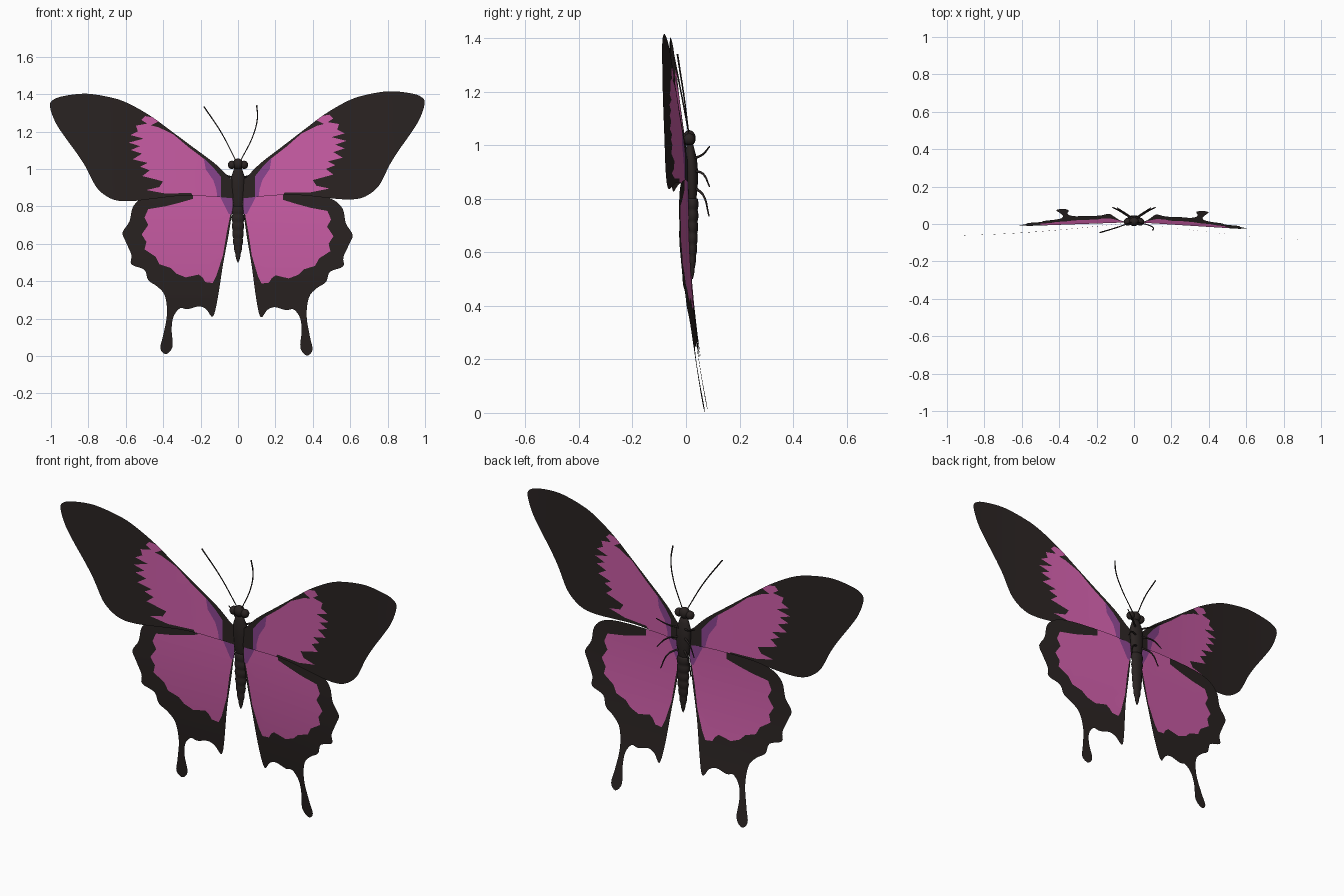
import bpy, bmesh, math
from mathutils import Vector
from mathutils.geometry import delaunay_2d_cdt

if "Cube" in bpy.data.objects:
    bpy.data.objects.remove(bpy.data.objects["Cube"], do_unlink=True)


def make_material(name, rgb):
    mat = bpy.data.materials.new(name)
    mat.use_nodes = True
    color = (*rgb, 1)
    mat.diffuse_color = color
    bsdf = next(n for n in mat.node_tree.nodes if n.type == "BSDF_PRINCIPLED")
    bsdf.inputs["Base Color"].default_value = color
    bsdf.inputs["Roughness"].default_value = 0.8
    return mat


BLACK = make_material("brown black", (0.023, 0.017, 0.016))
PINK = make_material("orchid pink", (0.6, 0.11, 0.385))
PURPLE = make_material("deep purple", (0.25, 0.058, 0.27))


def add_object(name, bm, materials, smooth=True):
    mesh = bpy.data.meshes.new(name)
    bm.to_mesh(mesh)
    bm.free()
    for mat in materials:
        mesh.materials.append(mat)
    for poly in mesh.polygons:
        poly.use_smooth = smooth
    obj = bpy.data.objects.new(name, mesh)
    bpy.context.collection.objects.link(obj)
    return obj


def points(pairs):
    """Pairs in hundredths of a unit, as seen on the wing plane."""
    return [Vector(p) / 100 for p in pairs]


def rounded(pts, steps=4):
    """Closed smooth curve through the points."""
    out = []
    count = len(pts)
    for i in range(count):
        a, b, c, d = (pts[(i + k) % count] for k in (-1, 0, 1, 2))
        for j in range(steps):
            t = j / steps
            out.append(b + (c - a) * t / 2
                       + (a - b * 2.5 + c * 2 - d / 2) * t ** 2
                       + (b * 3 - a - c * 3 + d) * t ** 3 / 2)
    return out


def inside(p, loop):
    hit = False
    for a, b in zip(loop, loop[1:] + loop[:1]):
        if (a.y > p.y) != (b.y > p.y):
            if p.x < a.x + (p.y - a.y) * (b.x - a.x) / (b.y - a.y):
                hit = not hit
    return hit


def build_wing(name, outline, patches, depth, side, turn):
    """Thin sheet whose edges follow the outline and the colour patches."""
    verts, edges = [], []
    for loop in [outline] + patches:
        first, count = len(verts), len(loop)
        verts += loop
        edges += [(first + i, first + (i + 1) % count) for i in range(count)]
    grid = [Vector((i, j)) / 20 for i in range(21) for j in range(30)]
    verts += [p for p in grid if inside(p, outline)]
    flat, _, tris, *_ = delaunay_2d_cdt(verts, edges, [], 0, 1e-5)

    bm = bmesh.new()
    cos, sin, pivot = math.cos(turn), math.sin(turn), 0.87
    made = []
    for p in flat:
        h = p.y - pivot
        x, z = p.x * cos - h * sin, pivot + p.x * sin + h * cos
        made.append(bm.verts.new((side * x, depth(p.x, p.y) - side * 0.014 * x, z)))
    for tri in tris:
        middle = sum((flat[i] for i in tri), Vector((0, 0))) / len(tri)
        if not inside(middle, outline):
            continue
        order = tri if side > 0 else tri[::-1]
        face = bm.faces.new([made[i] for i in order])
        for index, patch in enumerate(patches, 1):
            if inside(middle, patch):
                face.material_index = index
    loose = [v for v in bm.verts if not v.link_faces]
    bmesh.ops.delete(bm, geom=loose, context="VERTS")
    add_object(name, bm, [BLACK, PINK, PURPLE])


# Wing outlines and colour patches
fore_outline = rounded(points([
    (2, 93), (5, 96), (12, 103), (25, 113), (38, 123), (46, 129), (57, 135.5), (66, 139),
    (80, 141.5), (92, 140.5), (98, 138.5), (99.8, 135), (97, 126.5), (92, 118.5),
    (86, 110), (81, 102), (76, 92), (71, 87), (65, 84.2), (57, 83.7), (46, 84.7),
    (33, 86), (22, 86), (9, 85), (2, 85)]))
fore_pink = points([
    (9, 96), (17, 105), (26, 112), (34, 119), (42, 123), (46, 124), (42, 126), (43, 128),
    (49, 129), (51, 127), (48, 125), (54, 124), (53, 121), (57, 119), (50, 117),
    (58, 115), (52, 113), (57, 111), (51, 109), (56, 106), (48, 104), (52, 102), (47, 100),
    (51, 97), (40, 94), (42, 91), (49, 89.5), (39, 87.5), (25, 87.5), (23, 84), (9, 84)])
fore_purple = points([
    (9, 96), (13, 101), (18, 106), (17, 100), (13, 94), (11.5, 89), (11, 84), (9, 84)])
hind_outline = rounded(points([
    (2, 85), (10, 87), (22, 87.5), (40, 87), (50, 85), (56, 80), (58, 72), (61.7, 66),
    (60, 61), (57, 54), (57, 49), (50, 46), (48, 40.5), (43, 37), (39, 32), (38, 22),
    (40, 11), (41.5, 4), (38.5, 1), (35, 5), (35.5, 14), (34.5, 21), (31, 25.5), (27, 25),
    (21, 26.5), (17, 25), (13.5, 21), (11, 30), (8, 49), (5, 65), (3, 78)]))
hind_pink = points([
    (24, 88), (24, 84), (31, 82), (39, 80), (48, 78.5), (50, 74), (48, 70), (51.5, 65),
    (49, 61), (50, 57), (44, 53), (42, 49), (36, 47), (33, 44), (28, 42), (21, 43.5),
    (19, 42), (17.5, 39.5), (13.5, 39), (11.5, 43), (8, 54), (6, 66), (4, 76), (4, 88)])
hind_purple = points([(11, 88), (9, 84), (5, 76), (3, 76), (3, 88)])


def fore_depth(x, z):
    return 0.01 - 0.085 * (1 - abs(1 - x) ** 1.6)


def hind_depth(x, z):
    return 0.01 + 0.12 * (0.85 - z) ** 2 - 0.05 * x


for side, word in ((1, "left"), (-1, "right")):
    build_wing(word + "_forewing", fore_outline, [fore_pink, fore_purple],
               fore_depth, side, 0 if side > 0 else -0.016)
    build_wing(word + "_hindwing", hind_outline, [hind_pink, hind_purple],
               hind_depth, side, -0.02 if side > 0 else 0)


def build_rings(name, rings, sides=20, squash=0.6):
    """Closed tube along z from (height, depth, radius) rings."""
    bm = bmesh.new()
    loops = []
    for z, y, r in rings:
        angles = [math.tau * i / sides for i in range(sides)]
        loops.append([bm.verts.new((r * math.cos(a), y + squash * r * math.sin(a), z))
                      for a in angles])
    for low, high in zip(loops, loops[1:]):
        for i in range(sides):
            j = (i + 1) % sides
            bm.faces.new((low[i], low[j], high[j], high[i]))
    bm.faces.new(loops[0][::-1])
    bm.faces.new(loops[-1])
    bmesh.ops.recalc_face_normals(bm, faces=bm.faces)
    add_object(name, bm, [BLACK])


# Thorax, and an abdomen with seven bulging segments
build_rings("thorax", [(0.77, 0.022, 0.015), (0.79, 0.022, 0.026), (0.84, 0.022, 0.036),
                       (0.9, 0.021, 0.04), (0.95, 0.018, 0.038), (0.98, 0.016, 0.028),
                       (1.01, 0.014, 0.018)])
abdomen = []
STEPS = 42
for i in range(STEPS + 1):
    t = i / STEPS
    radius = 0.033 * (1 - t ** 2.6) ** 0.8 + 0.002
    bulge = 0.86 + 0.14 * abs(math.sin(math.pi * 7 * t))
    abdomen.append((0.8 - 0.3 * t, 0.024, radius * bulge))
build_rings("abdomen", abdomen, squash=0.65)


# Head and eyes
def build_ball(name, center, scale):
    bm = bmesh.new()
    bmesh.ops.create_uvsphere(bm, u_segments=20, v_segments=12, radius=1)
    bmesh.ops.scale(bm, vec=scale, verts=bm.verts)
    bmesh.ops.translate(bm, vec=center, verts=bm.verts)
    add_object(name, bm, [BLACK])


build_ball("head", (0, 0.012, 1.026), (0.028, 0.024, 0.03))
for side, word in ((1, "left"), (-1, "right")):
    build_ball(word + "_eye", (side * 0.033, 0.012, 1.022), (0.021, 0.021, 0.022))


# Antennae and legs as thin tubes
def build_tube(name, path, thick, taper):
    curve = bpy.data.curves.new(name, "CURVE")
    curve.dimensions = "3D"
    curve.bevel_depth = thick
    curve.bevel_resolution = 2
    curve.use_fill_caps = True
    spline = curve.splines.new("BEZIER")
    spline.bezier_points.add(len(path) - 1)
    for i, (bp, co) in enumerate(zip(spline.bezier_points, path)):
        bp.co = co
        bp.handle_left_type = bp.handle_right_type = "AUTO"
        bp.radius = 1 + (taper - 1) * i / (len(path) - 1)
    curve.materials.append(BLACK)
    obj = bpy.data.objects.new(name, curve)
    bpy.context.collection.objects.link(obj)
    bpy.ops.object.select_all(action="DESELECT")
    obj.select_set(True)
    bpy.context.view_layer.objects.active = obj
    bpy.ops.object.convert(target="MESH")


build_tube("left_antenna", [(0.015, 0.01, 1.045), (0.083, -0.008, 1.185),
                            (0.104, -0.022, 1.275), (0.1, -0.032, 1.34)], 0.0025, 1.4)
build_tube("right_antenna", [(-0.012, 0.01, 1.045), (-0.09, -0.018, 1.195),
                             (-0.182, -0.046, 1.333)], 0.0025, 1.4)
legs = {"front": [(0.015, 0.03, 0.95), (0.06, 0.062, 0.965), (0.115, 0.088, 0.995)],
        "middle": [(0.015, 0.033, 0.905), (0.07, 0.066, 0.89), (0.11, 0.088, 0.845)],
        "rear": [(0.015, 0.035, 0.84), (0.06, 0.066, 0.81), (0.09, 0.086, 0.735)]}
for side, word in ((1, "left"), (-1, "right")):
    for place, path in legs.items():
        build_tube(f"{word}_{place}_leg", [(side * x, y, z) for x, y, z in path], 0.0055, 0.45)
